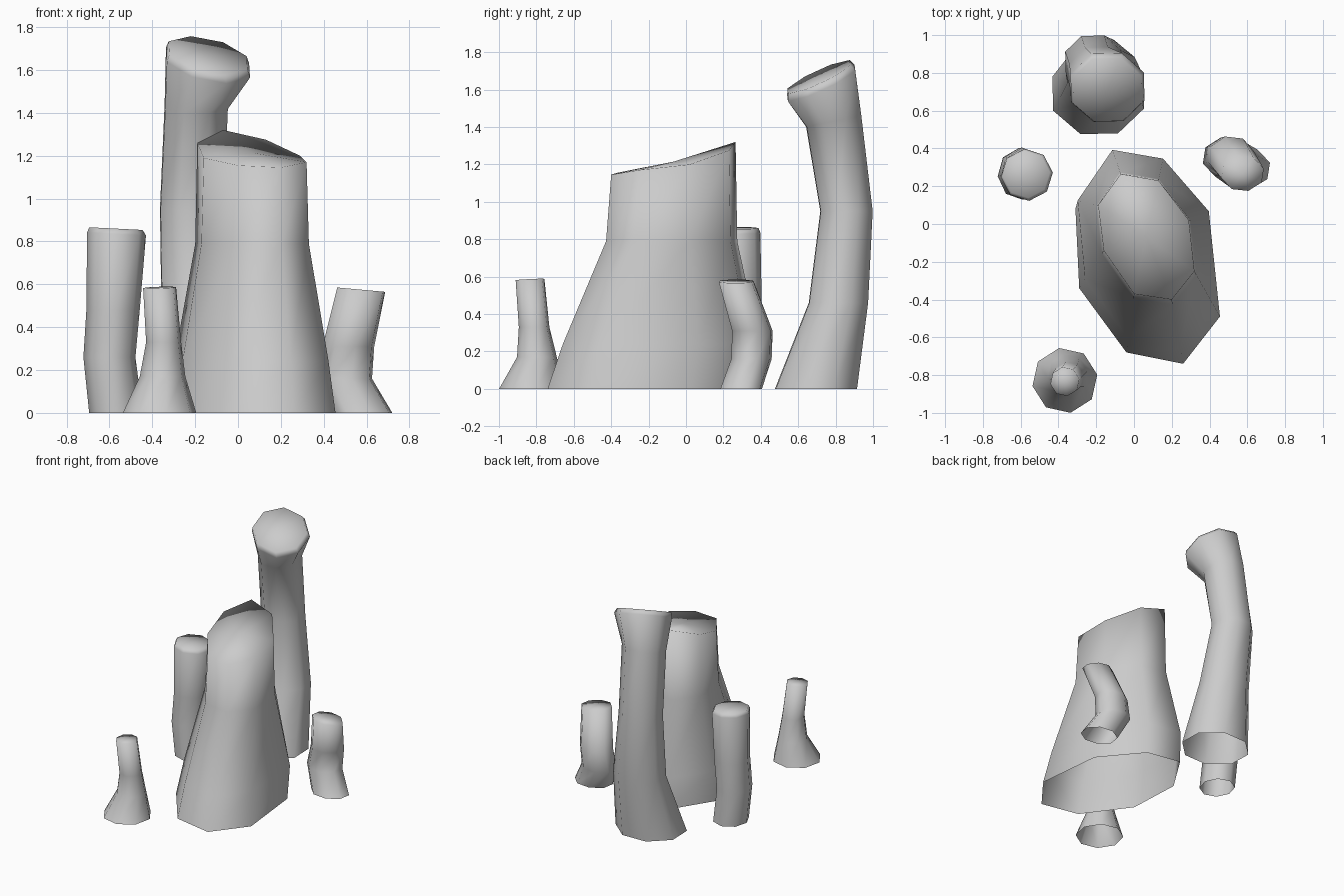
import bpy, math
from mathutils import Vector


def ring(cx, cy, z, rx, ry=None, phase=10, sx=0.0, sy=0.0):
    """Eight-sided ring; sx and sy are the slopes of its plane."""
    ry = ry or rx
    pts = []
    for i in range(8):
        a = math.radians(phase + 45 * i)
        dx, dy = rx * math.cos(a), ry * math.sin(a)
        pts.append(Vector((cx + dx, cy + dy, z + sx * dx + sy * dy)))
    return pts


def loft(name, rings):
    """Smooth tube with open bottom through the rings, closed by a fan on the last one."""
    n = len(rings[0])
    verts = [p for r in rings for p in r]
    faces = []
    for k in range(len(rings) - 1):
        for i in range(n):
            j = (i + 1) % n
            faces.append((k * n + i, k * n + j, (k + 1) * n + j, (k + 1) * n + i))
    base = (len(rings) - 1) * n
    verts.append(sum(rings[-1], Vector()) / n)
    faces += [(base + i, base + (i + 1) % n, len(verts) - 1) for i in range(n)]
    me = bpy.data.meshes.new(name)
    me.from_pydata([tuple(v) for v in verts], [], faces)
    me.shade_smooth()
    ob = bpy.data.objects.new(name, me)
    bpy.context.collection.objects.link(ob)
    return ob


# Large stump: irregular foot and slanted rim, counterclockwise
foot = [Vector((x, y, 0)) for x, y in [
    (0.40, 0.03), (0.15, 0.33), (-0.12, 0.38), (-0.31, 0.08),
    (-0.29, -0.34), (-0.04, -0.68), (0.26, -0.74), (0.455, -0.49)]]
rim = [Vector(p) for p in [
    (0.29, 0.02, 1.20), (0.13, 0.23, 1.275), (-0.07, 0.265, 1.32), (-0.19, 0.10, 1.26),
    (-0.16, -0.14, 1.19), (0.0, -0.37, 1.155), (0.20, -0.40, 1.145), (0.32, -0.25, 1.17)]]


def between(t, z):
    pts = [f.lerp(r, t) for f, r in zip(foot, rim)]
    return [Vector((p.x, p.y, z)) for p in pts]


bulge = between(0.24, 0.24)
for p in bulge:  # the back swells slightly above the ground
    if p.y > 0:
        p.y += 0.04
        p.x *= 1.06
loft("large_stump", [foot, bulge, between(0.92, 0.79), rim])

# Tall curved trunk with a slanted, bevelled cap
P = 24
loft("tall_trunk", [
    ring(-0.19, 0.695, 0.0, 0.26, 0.235, P),
    ring(-0.175, 0.815, 0.46, 0.195, 0.17, P),
    ring(-0.215, 0.858, 0.95, 0.16, 0.15, P),
    ring(-0.195, 0.79, 1.43, 0.158, phase=P, sy=0.2),
    ring(-0.14, 0.723, 1.635, 0.21, 0.195, P, -0.2, 0.45),
    ring(-0.14, 0.71, 1.668, 0.197, 0.18, P, -0.2, 0.45)])

# Left trunk with a bevelled cap
loft("left_trunk", [
    ring(-0.57, 0.265, 0.0, 0.125, 0.135, 5),
    ring(-0.60, 0.265, 0.26, 0.122, 0.137, 5),
    ring(-0.583, 0.27, 0.48, 0.125, 0.135, 5),
    ring(-0.567, 0.26, 0.835, 0.138, phase=5, sx=-0.05),
    ring(-0.57, 0.263, 0.86, 0.125, phase=5, sx=-0.05)])

# Small front trunk with flared foot
loft("front_trunk", [
    ring(-0.366, -0.828, 0.0, 0.174),
    ring(-0.352, -0.797, 0.17, 0.108),
    ring(-0.347, -0.812, 0.33, 0.083),
    ring(-0.366, -0.834, 0.585, 0.078, sx=0.03, sy=0.05)])

# Small bent right trunk
loft("right_trunk", [
    ring(0.58, 0.295, 0.0, 0.145, 0.115, 15),
    ring(0.495, 0.35, 0.16, 0.135, 0.112, 15),
    ring(0.515, 0.355, 0.31, 0.125, 0.112, 15),
    ring(0.575, 0.268, 0.575, 0.116, 0.096, 15, -0.09)])
